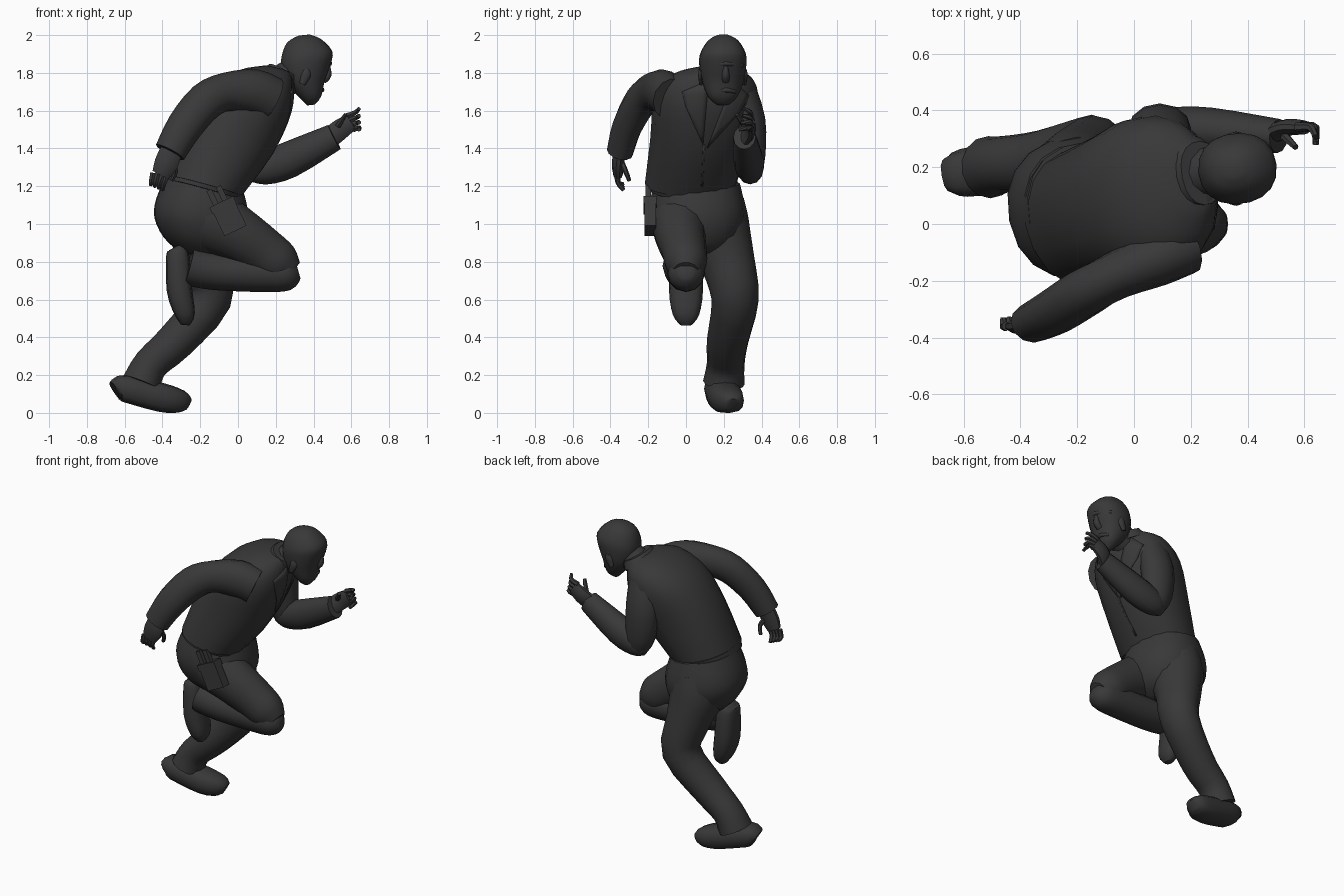
import bpy, bmesh, math
from mathutils import Vector, Matrix

cube = bpy.data.objects.get("Cube")
if cube:
    bpy.data.objects.remove(cube, do_unlink=True)

# One flat colour for the whole figure
charcoal = bpy.data.materials.new("charcoal")
charcoal.use_nodes = True
charcoal.diffuse_color = (0.04, 0.04, 0.04, 1)
shader = next(n for n in charcoal.node_tree.nodes if n.type == 'BSDF_PRINCIPLED')
shader.inputs["Base Color"].default_value = charcoal.diffuse_color
shader.inputs["Roughness"].default_value = 0.8

X_AXIS, Y_AXIS, Z_AXIS = Matrix.Identity(3)


def finish(name, bm, smooth=True):
    """Turn a bmesh into a named, coloured object."""
    bmesh.ops.recalc_face_normals(bm, faces=bm.faces)
    mesh = bpy.data.meshes.new(name)
    bm.to_mesh(mesh)
    bm.free()
    mesh.materials.append(charcoal)
    ob = bpy.data.objects.new(name, mesh)
    bpy.context.scene.collection.objects.link(ob)
    if smooth:
        bpy.ops.object.select_all(action='DESELECT')
        ob.select_set(True)
        bpy.context.view_layer.objects.active = ob
        bpy.ops.object.shade_smooth_by_angle(angle=math.radians(50))
    return ob


def resample(rows, steps=3):
    """Smooth spline through rows of numbers."""
    rows = [Vector(row) for row in rows]
    last = len(rows) - 1
    result = []
    for i in range(last):
        before, start, end, after = (rows[min(max(i + k, 0), last)] for k in (-1, 0, 1, 2))
        for step in range(steps):
            t = step / steps
            leave, arrive = (end - before) / 2, (after - start) / 2
            ease = t * t * (3 - 2 * t)
            result.append(start.lerp(end, ease) + leave * t * (1 - t) ** 2
                          - arrive * t * t * (1 - t))
    return result + [rows[last]]


def loft(name, rings, segments, power):
    """Skin (centre, axis, axis) rounded sections and cap both ends."""
    bm = bmesh.new()
    loops = []
    for centre, a, b in rings:
        loop = []
        for i in range(segments):
            angle = math.tau * i / segments
            c, s = (math.copysign(abs(f) ** power, f)
                    for f in (math.cos(angle), math.sin(angle)))
            loop.append(bm.verts.new(centre + a * c + b * s))
        loops.append(loop)
    for low, high in zip(loops, loops[1:]):
        for i in range(segments):
            bm.faces.new((low[i - 1], low[i], high[i], high[i - 1]))
    bm.faces.new(loops[0])
    bm.faces.new(loops[-1])
    return finish(name, bm)


def tube(name, points, flat=1.0, segments=12, power=1.0, across=Y_AXIS):
    """Limb through (x, y, z, radius) points; flat scales its second radius."""
    samples = resample(points)
    centres = [s.xyz for s in samples]
    ahead, behind = centres[1:] + centres[-1:], centres[:1] + centres[:-1]
    rings = []
    for sample, centre, after, before in zip(samples, centres, ahead, behind):
        along = (after - before).normalized()
        side = (across - along * across.dot(along)).normalized()
        rings.append((centre, side * sample.w, along.cross(side) * sample.w * flat))
    return loft(name, rings, segments, power)


def trunk(name, rows, lean, middle, drift=0.0, yaw=0.2):
    """Body mass from (x, z, half depth, half width) rows, tipped by lean."""
    rings = []
    for x, z, depth, width in resample(rows):
        forward = Vector((math.cos(lean), yaw, math.sin(lean)))
        sideways = Vector((-yaw, 1, 0))
        rings.append((Vector((x, middle + drift * x, z)), forward * depth, sideways * width))
    return loft(name, rings, 18, 0.9)


def box(name, centre, size, tilt=-0.45):
    bm = bmesh.new()
    bmesh.ops.create_cube(bm, size=1)
    bm.transform(Matrix.Translation(centre) @ Matrix.Rotation(tilt, 4, 'Y')
                 @ Matrix.Diagonal((*size, 1)))
    return finish(name, bm, smooth=False)


def cloth_flap(name, outline, target):
    """Thin patch pressed on the jacket front from (y, z) corners."""
    bm = bmesh.new()
    bm.faces.new([bm.verts.new((0.4, y, z)) for y, z in outline])
    bmesh.ops.subdivide_edges(bm, edges=bm.edges[:], cuts=4, use_grid_fill=True)
    flap = finish(name, bm)
    wrap = flap.modifiers.new("wrap", 'SHRINKWRAP')
    wrap.target = target
    wrap.wrap_method = 'PROJECT'
    wrap.use_project_x = True
    wrap.use_positive_direction = False
    wrap.use_negative_direction = True
    wrap.wrap_mode = 'ABOVE_SURFACE'
    wrap.offset = 0.004
    flap.modifiers.new("thickness", 'SOLIDIFY').thickness = 0.006


# Jacket and hips
jacket = trunk("jacket", [
    (-0.18, 1.2, 0.2, 0.235), (-0.05, 1.44, 0.24, 0.25), (0.06, 1.65, 0.22, 0.27),
    (0.14, 1.77, 0.15, 0.22), (0.21, 1.82, 0.07, 0.1)], -0.28, 0.085, 0.35)
trunk("jacket_hem", [(-0.19, 1.18, 0.2, 0.23), (-0.17, 1.22, 0.205, 0.24)], -0.28, 0.09, 0.3)
trunk("hips", [
    (-0.18, 1.22, 0.2, 0.22), (-0.19, 1.1, 0.24, 0.245), (-0.2, 1, 0.24, 0.24),
    (-0.2, 0.9, 0.19, 0.19), (-0.2, 0.83, 0.1, 0.1)], -0.15, 0.06)
trunk("collar", [(0.21, 1.77, 0.1, 0.13), (0.24, 1.81, 0.08, 0.11)], -0.5, 0.18)
cloth_flap("right_lapel", [(0.12, 1.76), (-0.02, 1.7), (0, 1.62), (0.09, 1.42)], jacket)
cloth_flap("left_lapel", [(0.25, 1.76), (0.33, 1.68), (0.29, 1.6), (0.11, 1.4)], jacket)
cloth_flap("placket", [(0.09, 1.42), (0.1, 1.42), (0.09, 1.2), (0.08, 1.2)], jacket)

# Head
tube("neck", [(0.18, 0.17, 1.72, 0.09), (0.34, 0.2, 1.82, 0.09)])
trunk("head", [
    (0.35, 2, 0.03, 0.03), (0.35, 1.97, 0.09, 0.08), (0.365, 1.9, 0.135, 0.12),
    (0.36, 1.83, 0.13, 0.122), (0.36, 1.75, 0.1, 0.108), (0.385, 1.67, 0.055, 0.075),
    (0.385, 1.63, 0.02, 0.03)], 0.1, 0.195, yaw=0.12)
tube("nose", [(0.475, 0.21, 1.85, 0.01), (0.475, 0.21, 1.79, 0.02), (0.45, 0.21, 1.76, 0.02)],
     segments=8)
tube("brow", [(0.44, 0.12, 1.84, 0.01), (0.485, 0.21, 1.85, 0.014), (0.43, 0.3, 1.84, 0.01)],
     segments=8, across=Z_AXIS)
tube("lips", [(0.42, 0.16, 1.7, 0.01), (0.445, 0.21, 1.71, 0.013), (0.42, 0.26, 1.7, 0.01)],
     segments=8, across=Z_AXIS)
for side, offset in (("left", 0.115), ("right", -0.115)):
    y = 0.195 + offset
    tube(side + "_ear", [(0.34, y, 1.74, 0.01), (0.36, y, 1.79, 0.016), (0.36, y, 1.82, 0.01)],
         flat=1.6, segments=8)

# Arms, left one bent forward and right one swung back
tube("left_upper_sleeve", [
    (0.11, 0.28, 1.74, 0.08), (0.09, 0.33, 1.55, 0.09), (0.1, 0.34, 1.36, 0.08),
    (0.13, 0.34, 1.27, 0.06)], flat=1.25)
tube("left_lower_sleeve", [
    (0.06, 0.34, 1.27, 0.04), (0.13, 0.34, 1.29, 0.07), (0.27, 0.33, 1.34, 0.08),
    (0.51, 0.31, 1.46, 0.06)], flat=1.2)
tube("right_sleeve", [
    (0.18, -0.08, 1.66, 0.1), (0.08, -0.12, 1.7, 0.1), (-0.06, -0.18, 1.7, 0.085),
    (-0.17, -0.24, 1.65, 0.085), (-0.28, -0.31, 1.52, 0.08), (-0.36, -0.35, 1.38, 0.07)],
    flat=1.2)

# Hands with curled fingers
tube("left_palm", [(0.48, 0.31, 1.45, 0.03), (0.54, 0.34, 1.5, 0.03), (0.6, 0.34, 1.54, 0.025)],
     flat=1.9, segments=10)
tube("right_palm", [(-0.35, -0.35, 1.4, 0.03), (-0.38, -0.36, 1.32, 0.033),
                    (-0.41, -0.36, 1.26, 0.025)], flat=2, segments=10)


def finger(name, *joints):
    tube(name, [(*joint, 0.017 - 0.003 * i) for i, joint in enumerate(joints)], segments=6)


for i in range(4):
    k = i / 3
    finger(f"left_finger_{i}", (0.57 + 0.04 * k, 0.34, 1.57 - 0.07 * k),
           (0.62 + 0.02 * k, 0.34, 1.59 - 0.08 * k), (0.64, 0.31 - 0.03 * k, 1.61 - 0.11 * k))
    finger(f"right_finger_{i}", (-0.37 - 0.08 * k, -0.36, 1.27), (-0.39 - 0.07 * k, -0.36, 1.22),
           (-0.4 - 0.06 * k, -0.33, 1.18 + 0.03 * k))
finger("left_thumb", (0.53, 0.31, 1.52), (0.55, 0.29, 1.55), (0.57, 0.27, 1.58))
finger("right_thumb", (-0.35, -0.34, 1.32), (-0.33, -0.32, 1.28), (-0.35, -0.3, 1.23))

# Left leg, pushing off behind
tube("left_trouser_leg", [
    (-0.2, 0.13, 1.1, 0.18), (-0.2, 0.16, 0.97, 0.18), (-0.17, 0.22, 0.8, 0.145),
    (-0.15, 0.26, 0.6, 0.125), (-0.33, 0.22, 0.38, 0.11), (-0.46, 0.21, 0.26, 0.1),
    (-0.51, 0.2, 0.16, 0.11)], segments=14, flat=0.95)
tube("left_shoe", [
    (-0.65, 0.17, 0.12, 0.06), (-0.6, 0.18, 0.13, 0.085), (-0.4, 0.21, 0.08, 0.09),
    (-0.3, 0.24, 0.06, 0.07), (-0.265, 0.25, 0.045, 0.04)], flat=0.85, power=0.75)

# Right leg, knee raised and folded
tube("right_thigh", [
    (-0.22, -0.02, 1.06, 0.17), (-0.1, -0.03, 1, 0.155), (0.01, -0.03, 0.94, 0.135),
    (0.13, -0.01, 0.86, 0.12), (0.22, 0, 0.79, 0.11), (0.28, 0, 0.74, 0.07)],
    flat=1.08, segments=14)
tube("right_shin", [
    (0.32, 0, 0.75, 0.04), (0.27, 0, 0.74, 0.09), (0.15, 0, 0.74, 0.1),
    (-0.12, -0.01, 0.75, 0.1), (-0.26, -0.02, 0.78, 0.105)])
tube("right_shoe", [
    (-0.33, 0, 0.88, 0.05), (-0.32, 0, 0.84, 0.08), (-0.31, 0, 0.65, 0.09),
    (-0.28, 0, 0.52, 0.07), (-0.28, 0, 0.465, 0.03)], flat=0.75, power=0.75)

# Hip pouch with tools
box("hip_pouch", (-0.05, -0.19, 1.04), (0.13, 0.06, 0.17))
box("pouch_flap", (-0.08, -0.19, 1.1), (0.14, 0.07, 0.04))
for i in range(2):
    box(f"tool_{i}", (-0.13 + 0.05 * i, -0.2, 1.13 + 0.02 * i), (0.03, 0.03, 0.11))
